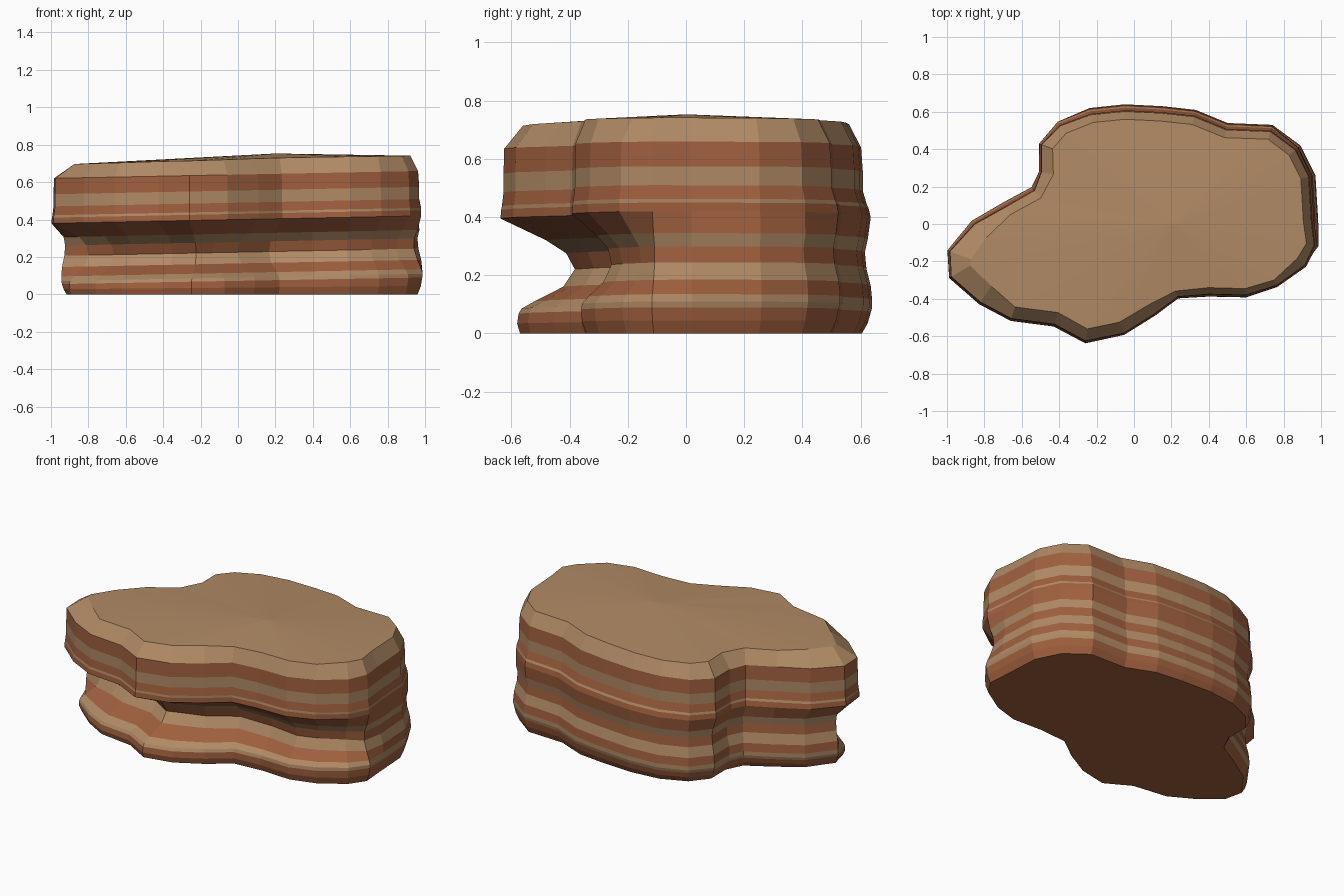
import bpy, bmesh
from mathutils import Vector

cube = bpy.data.objects.get("Cube")
if cube:
    bpy.data.objects.remove(cube, do_unlink=True)


def make_material(name, rgb):
    mat = bpy.data.materials.new(name)
    mat.use_nodes = True
    colour = (*rgb, 1.0)
    mat.diffuse_color = colour
    mat.node_tree.nodes["Principled BSDF"].inputs["Base Color"].default_value = colour
    return mat


RED, TAN = 0, 1
materials = [make_material("red sandstone", (0.35, 0.115, 0.048)),
             make_material("tan sandstone", (0.44, 0.255, 0.13))]

# Plan outline of the widest layer, counter-clockwise
outline = [Vector(p) for p in (
    (-1.0, -.14), (-.99, -.29), (-.83, -.43), (-.66, -.52), (-.43, -.55),
    (-.26, -.64), (-.05, -.6), (.12, -.5), (.24, -.405), (.4, -.39), (.6, -.395),
    (.77, -.345), (.93, -.24), (1.0, -.12), (.985, .02), (.97, .26), (.89, .42),
    (.74, .53), (.5, .54), (.33, .61), (.15, .63), (-.05, .64), (-.24, .62),
    (-.41, .55), (-.51, .43), (-.51, .28), (-.55, .2), (-.7, .12), (-.87, .02))]

# Layers: height, inset all round, extra depth of the front hollow, band above
layers = [
    (0, .035, .035, RED), (.045, .015, .045, RED), (.09, .005, .06, TAN),
    (.11, 0, .075, TAN), (.135, 0, .12, RED), (.185, .005, .215, TAN),
    (.245, .02, .24, RED), (.30, .025, .205, TAN), (.345, .015, .145, RED),
    (.42, .005, 0, RED), (.45, .012, 0, TAN), (.463, .018, 0, RED),
    (.51, .032, 0, TAN), (.575, .032, 0, RED), (.66, .038, 0, TAN)]
LIP = .4


def clamp(v):
    return max(0.0, min(1.0, v))


def outward(i):
    a, b = outline[i - 1], outline[(i + 1) % len(outline)]
    t = (b - a).normalized()
    return Vector((t.y, -t.x))


def hollow_weight(p, n):
    # Strongest in front, shallow toward the right end, none behind
    return clamp(.2 - .9 * n.y) * (1 - .5 * clamp(p.x * 2)) * clamp(1 - (p.y + .14) * 6)


def layer_ring(bm, height, inset, hollow):
    ring = []
    for i, p in enumerate(outline):
        n = outward(i)
        if height > LIP:
            # Upper layers stay full on the front left, step in on the right end
            inset_here = inset * (.4 + .6 * clamp(.5 + .7 * (n.x + n.y)))
            inset_here = max(inset_here, .022 * n.x)
        else:
            inset_here = inset
        q = p - n * (inset_here + hollow * hollow_weight(p, n))
        if height < LIP:
            q.x *= 1 - .055 * clamp(-q.x)
        # Strata dip toward the left
        z = height + .02 * (q.x - 1) * clamp(height * 10)
        ring.append(bm.verts.new((q.x, q.y, z)))
    return ring


def cap_inset(p, n):
    if p.x < -.8:
        return .09 + .05 * clamp(-n.x)
    if p.y < 0 and .2 < p.x < .8:
        return .05
    return .08


def cap_ring(bm):
    ring = []
    for i, p in enumerate(outline):
        n = outward(i)
        q = p - n * cap_inset(p, n)
        z = .727 + .025 * q.x - .01 * q.x ** 2 - .02 * q.y ** 2
        ring.append(bm.verts.new((q.x, q.y, z)))
    return ring


# Layered rock body
bm = bmesh.new()
rings = [layer_ring(bm, h, inset, hollow) for h, inset, hollow, _ in layers]
rings.append(cap_ring(bm))
for low, high, layer in zip(rings, rings[1:], layers):
    for i in range(len(low)):
        j = (i + 1) % len(low)
        face = bm.faces.new((low[i], low[j], high[j], high[i]))
        face.material_index = layer[3]

# Underside and gently domed top
bm.faces.new(rings[0][::-1]).material_index = RED
peak = bm.verts.new((.2, 0, .753))
rim = rings[-1]
for i in range(len(rim)):
    bm.faces.new((rim[i], rim[(i + 1) % len(rim)], peak)).material_index = TAN

mesh = bpy.data.meshes.new("layered_rock")
bm.to_mesh(mesh)
bm.free()
for mat in materials:
    mesh.materials.append(mat)
rock = bpy.data.objects.new("layered_rock", mesh)
bpy.context.collection.objects.link(rock)
